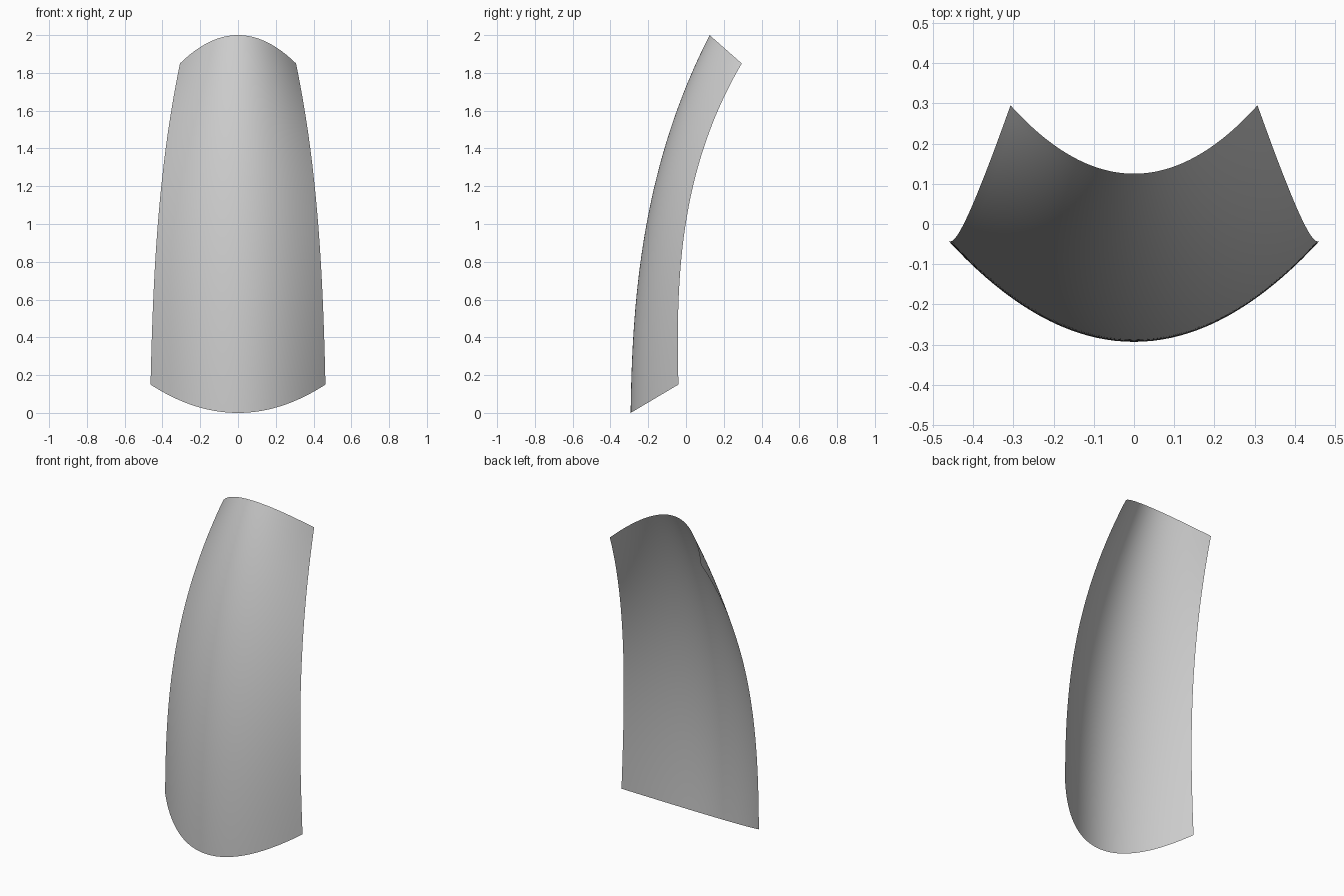
import bpy, bmesh

if "Cube" in bpy.data.objects:
    bpy.data.objects.remove(bpy.data.objects["Cube"])

NU, NV = 40, 48


def cubic(p, t):
    """Cubic through four values spaced evenly at t = 0, 1/3, 2/3, 1."""
    total = 0.0
    for i in range(4):
        w = 1.0
        for j in range(4):
            if j != i:
                w *= (3 * t - j) / (i - j)
        total += p[i] * w
    return total


# Height profiles: spine depth, side edge depth and half width
SPINE_Y = (-0.293, -0.257, -0.133, 0.125)
EDGE_Y = (-0.04, -0.033, 0.058, 0.295)
EDGE_X = (0.463, 0.443, 0.397, 0.307)


def surface(u, t):
    k = u * u
    spine_z, edge_z = 2 * t, 0.15 + 1.7 * t
    return (u * cubic(EDGE_X, t),
            cubic(SPINE_Y, t) * (1 - k) + cubic(EDGE_Y, t) * k,
            spine_z * (1 - k) + edge_z * k)


# Curved thin panel with parabolic cross-section
bm = bmesh.new()
grid = [[bm.verts.new(surface(2 * i / NU - 1, j / NV)) for i in range(NU + 1)]
        for j in range(NV + 1)]
for j in range(NV):
    for i in range(NU):
        face = bm.faces.new((grid[j][i], grid[j][i + 1],
                             grid[j + 1][i + 1], grid[j + 1][i]))
        face.smooth = True
mesh = bpy.data.meshes.new("curved_panel")
bm.to_mesh(mesh)
bm.free()
panel = bpy.data.objects.new("curved_panel", mesh)
bpy.context.collection.objects.link(panel)
